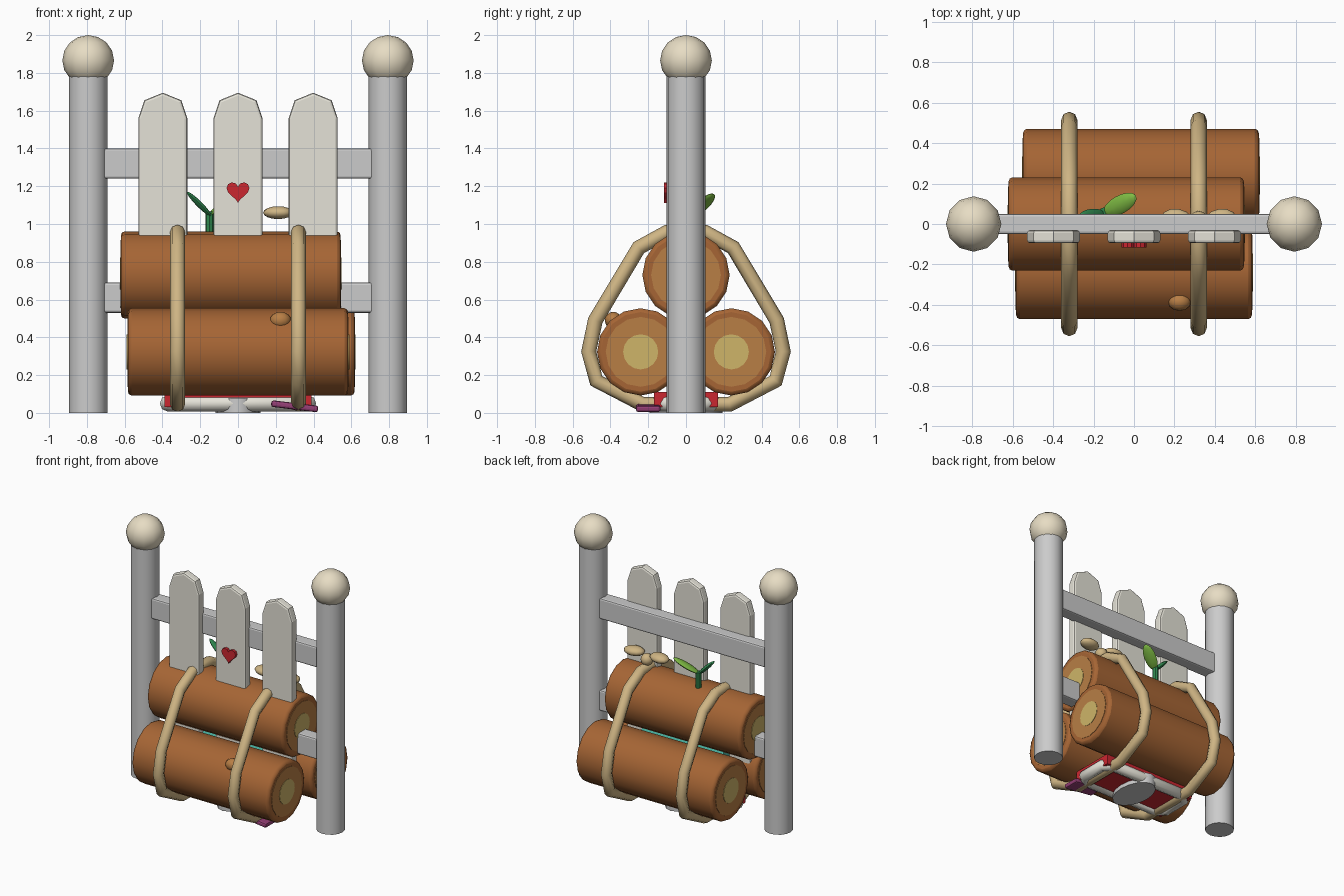
import bpy, math
from mathutils import Vector

if "Cube" in bpy.data.objects:
    bpy.data.objects.remove(bpy.data.objects["Cube"])

def mat(name, *c):
    m = bpy.data.materials.new(name)
    m.diffuse_color = (*c, 1)
    m.use_nodes = True
    m.node_tree.nodes["Principled BSDF"].inputs["Base Color"].default_value = m.diffuse_color
    return m

CREAM = mat("cream", .80, .72, .55)
WHITE = mat("white_paint", .78, .76, .68)
BARK = mat("bark", .38, .13, .035)
RING = mat("ring_wood", .48, .21, .06)
CORE = mat("core_wood", .62, .46, .14)
ROPE = mat("rope", .62, .46, .23)
RED = mat("red", .60, .02, .03)
GREEN = mat("green", .03, .25, .08)
LIME = mat("lime", .22, .52, .06)
TEAL = mat("teal", .08, .50, .40)
PLUM = mat("plum", .30, .05, .18)

def finish(o, name, m=None, smooth=40, bevel=0):
    o.name = name
    if m:
        o.data.materials.append(m)
    bpy.ops.object.select_all(action='DESELECT')
    o.select_set(True)
    bpy.context.view_layer.objects.active = o
    bpy.ops.object.transform_apply(location=False, rotation=True, scale=True)
    if smooth:
        bpy.ops.object.shade_smooth_by_angle(angle=math.radians(smooth))
    if bevel:
        b = o.modifiers.new("bevel", 'BEVEL')
        b.width, b.segments, b.limit_method = bevel, 2, 'ANGLE'
        b.angle_limit = math.radians(50)
    return o

def cyl(name, loc, r, depth, m=None, n=16, axis='z', bevel=0, sy=1):
    rot = (0, math.pi / 2, 0) if axis == 'x' else (0, 0, 0)
    bpy.ops.mesh.primitive_cylinder_add(vertices=n, radius=r, depth=depth, location=loc, rotation=rot)
    o = bpy.context.object
    o.scale.y = sy
    return finish(o, name, m, bevel=bevel)

def box(name, loc, size, m=None, bevel=0, rot=(0, 0, 0)):
    bpy.ops.mesh.primitive_cube_add(size=1, location=loc, rotation=rot)
    o = bpy.context.object
    o.scale = size
    return finish(o, name, m, 0, bevel)

def ball(name, loc, size, m, n=12, rot=(0, 0, 0)):
    bpy.ops.mesh.primitive_uv_sphere_add(segments=n, ring_count=8, radius=1, location=loc, rotation=rot)
    o = bpy.context.object
    o.scale = size
    return finish(o, name, m, 50)

def plate(name, outline, x, y0, y1, m, bevel=0):
    # extrude an xz outline along y
    n = len(outline)
    v = [(a, y, b) for y in (y0, y1) for a, b in outline]
    f = [tuple(range(n)), tuple(range(2 * n - 1, n - 1, -1))]
    f += [(i, i + n, (i + 1) % n + n, (i + 1) % n) for i in range(n)]
    me = bpy.data.meshes.new(name)
    me.from_pydata(v, [], f)
    o = bpy.data.objects.new(name, me)
    o.location.x = x
    bpy.context.collection.objects.link(o)
    return finish(o, name, m, 0, bevel)

def tube(name, pts, r, m):
    c = bpy.data.curves.new(name, 'CURVE')
    c.dimensions, c.bevel_depth, c.bevel_resolution = '3D', r, 2
    s = c.splines.new('POLY')
    s.points.add(len(pts) - 1)
    for p, q in zip(s.points, pts):
        p.co = (*q, 1)
    s.use_cyclic_u = True
    c.materials.append(m)
    o = bpy.data.objects.new(name, c)
    bpy.context.collection.objects.link(o)
    return o

def leaf(name, a, b, w, m):
    a, b = Vector(a), Vector(b)
    d = b - a
    return ball(name, (a + b) / 2, (w, .016, d.length / 2), m, 8, d.to_track_quat('Z', 'Y').to_euler())

# Posts with round caps
for s in (-1, 1):
    cyl("post", (s * .793, 0, .89), .102, 1.78)
    ball("post_cap", (s * .793, 0, 1.866), (.137, .137, .134), CREAM)

# Rails
for z in (.61, 1.32):
    box("rail", (0, 0, z), (1.44, .1, .16), bevel=.012)

# Pickets
half = [(.13, .22), (.13, 1.56), (.098, 1.655)]
picket = half + [(0, 1.695)] + [(-x, z) for x, z in reversed(half)]
for x in (-.398, 0, .398):
    plate("picket", picket, x, -.095, -.03, WHITE, .014)

# Heart on the middle picket
heart = []
for i in range(20):
    t = 2 * math.pi * i / 20
    heart.append((.0038 * 16 * math.sin(t) ** 3,
                  1.175 + .0038 * (13 * math.cos(t) - 5 * math.cos(2 * t) - 2 * math.cos(3 * t) - math.cos(4 * t))))
plate("heart", heart[::-1], 0, -.117, -.09, RED)

# Logs with growth rings on both ends
for x0, x1, y, z in ((-.62, .543, 0, .73), (-.583, .583, -.24, .323), (-.548, .617, .24, .323)):
    cx, ln = (x0 + x1) / 2, x1 - x0
    cyl("log", (cx, y, z), .231, ln, BARK, axis='x', bevel=.02)
    cyl("log_ring", (cx, y, z), .185, ln + .006, RING, axis='x')
    cyl("log_core", (cx, y, z), .093, ln + .012, CORE, axis='x')

# Knots in the bark
ball("log_knot", (.225, -.385, .49), (.056, .045, .045), RING)

# Ropes around the bundle
side = [(.1, .957), (.25, .875), (.48, .49), (.515, .325), (.475, .17), (.23, .045)]
loop = side + [(-y, z) for y, z in reversed(side)]
for x in (-.32, .32):
    tube("rope", [(x, y, z) for y, z in loop], .04, ROPE)

# Bow on the right rope
for s in (-1, 1):
    ball("bow_loop", (.32 + s * .108, .02, 1.06), (.08, .055, .034), ROPE, rot=(0, 0, s * .15))
ball("bow_knot", (.32, .02, 1.02), (.045, .045, .045), ROPE)

# Sprout on the top log
cyl("sprout_stem", (-.15, .06, 1.0), .022, .13, GREEN, 8)
leaf("sprout_leaf_left", (-.14, .05, 1.04), (-.27, .04, 1.17), .03, GREEN)
leaf("sprout_leaf_right", (-.15, .05, 1.05), (.01, .14, 1.16), .045, LIME)

# Tray under the logs: red panel, white border, round base
box("tray_panel", (0, 0, .07), (.78, .34, .08), RED)
cx, cy = .375, .145
tube("tray_border", [(-cx, -cy + .05, .05), (-cx + .05, -cy, .05), (cx - .05, -cy, .05), (cx, -cy + .05, .05),
                     (cx, cy - .05, .05), (cx - .05, cy, .05), (-cx + .05, cy, .05), (-cx, cy - .05, .05)], .042, WHITE)
cyl("tray_base", (0, 0, .04), .12, .08, sy=1.6)

# Small things tucked in the bundle
cyl("bundle_filler", (0, 0, .46), .05, .7, TEAL, 8, 'x')
box("plum_strip", (.3, -.2, .035), (.25, .13, .035), PLUM, .012, (0, .12, 0))
